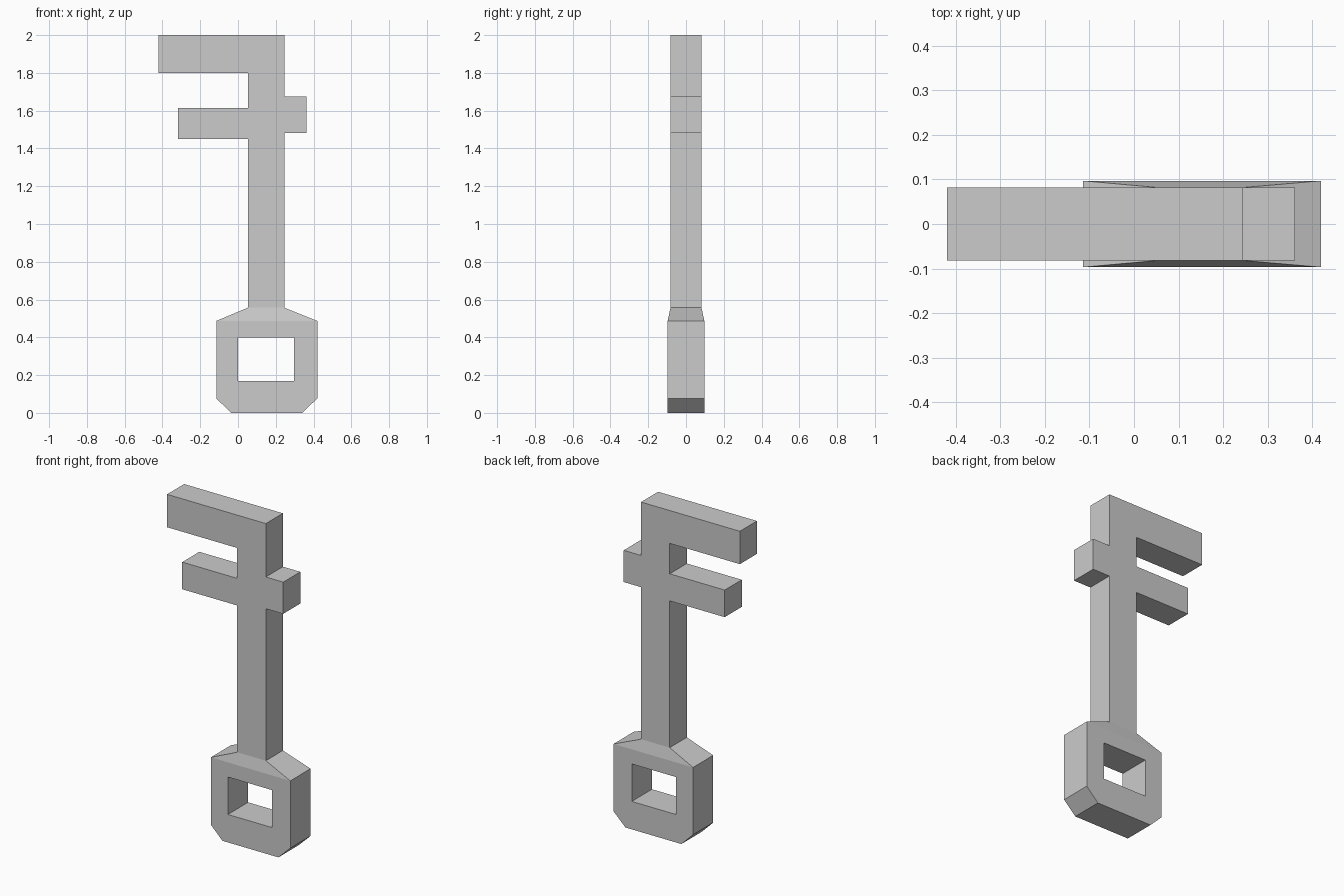
import bpy
import bmesh

if "Cube" in bpy.data.objects:
    bpy.data.objects.remove(bpy.data.objects["Cube"])

STEM_HALF, BOW_HALF = 0.082, 0.097   # half thicknesses
NECK_TOP, BOW_TOP = 0.557, 0.487     # the neck tapers between these heights

# Key silhouette (x, z): bow, stem, side nub, two teeth
OUTLINE = [(-0.037, 0), (0.34, 0), (0.42, 0.077), (0.42, BOW_TOP),
           (0.245, NECK_TOP), (0.245, 1.482), (0.362, 1.482), (0.362, 1.675),
           (0.245, 1.675), (0.245, 2), (-0.42, 2), (-0.42, 1.8),
           (0.052, 1.8), (0.052, 1.615), (-0.318, 1.615), (-0.318, 1.45),
           (0.052, 1.45), (0.052, NECK_TOP), (-0.115, BOW_TOP), (-0.115, 0.077)]
HOLE = [(0.0, 0.17), (0.297, 0.17), (0.297, 0.398), (0.0, 0.398)]


def add_loop(bm, points):
    verts = [bm.verts.new((x, -STEM_HALF, z)) for x, z in points]
    return [bm.edges.new((a, b)) for a, b in zip(verts, verts[1:] + verts[:1])]


bm = bmesh.new()
edges = add_loop(bm, OUTLINE) + add_loop(bm, HOLE)
bmesh.ops.triangle_fill(bm, edges=edges, use_beauty=True, normal=(0, -1, 0))

# Crease lines where the neck meets the stem and the bow
for z in (NECK_TOP, BOW_TOP):
    bmesh.ops.bisect_plane(bm, geom=bm.verts[:] + bm.edges[:] + bm.faces[:],
                           dist=1e-5, plane_co=(0, 0, z), plane_no=(0, 0, 1))

# Give the key its thickness
result = bmesh.ops.extrude_face_region(bm, geom=bm.faces[:], use_keep_orig=True)
new_verts = [g for g in result["geom"] if isinstance(g, bmesh.types.BMVert)]
bmesh.ops.translate(bm, verts=new_verts, vec=(0, 2 * STEM_HALF, 0))

# Thicken the bow
for v in bm.verts:
    if v.co.z < BOW_TOP + 0.01:
        v.co.y *= BOW_HALF / STEM_HALF

bmesh.ops.recalc_face_normals(bm, faces=bm.faces[:])
bmesh.ops.dissolve_limit(bm, angle_limit=0.01, verts=bm.verts[:], edges=bm.edges[:])

mesh = bpy.data.meshes.new("key")
bm.to_mesh(mesh)
bm.free()
bpy.context.collection.objects.link(bpy.data.objects.new("key", mesh))
